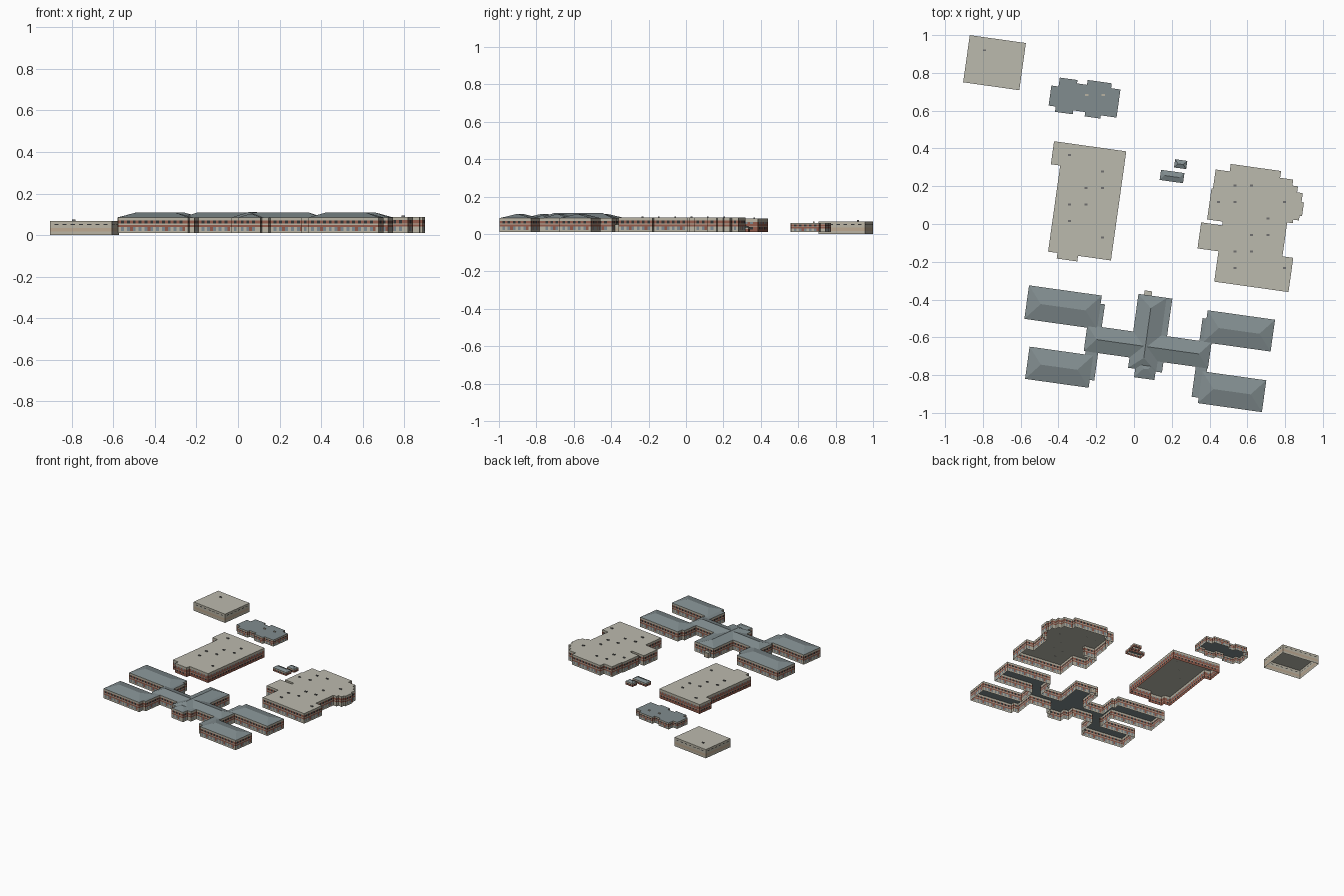
import bpy, bmesh, math
from mathutils import Vector

cube = bpy.data.objects.get("Cube")
if cube:
    bpy.data.objects.remove(cube)

TURN = math.radians(-8)  # the whole site is turned slightly clockwise


def material(name, r, g, b):
    m = bpy.data.materials.new(name)
    m.use_nodes = True
    m.diffuse_color = (r, g, b, 1)
    m.node_tree.nodes["Principled BSDF"].inputs["Base Color"].default_value = (r, g, b, 1)
    return m


palette = {
    "beige": material("beige wall", .48, .45, .365),
    "tan": material("tan band", .50, .39, .28),
    "brick": material("red brick", .29, .105, .07),
    "glass": material("blue grey glass", .20, .25, .28),
    "dark": material("dark window", .03, .033, .035),
    "flat": material("flat roof", .50, .49, .42),
    "slate": material("slate roof", .22, .265, .275),
    "vent": material("vent grey", .16, .16, .16),
}
names = list(palette)
INDEX = {n: i for i, n in enumerate(names)}


def finish(bm, name, turn=TURN):
    mesh = bpy.data.meshes.new(name)
    bm.to_mesh(mesh)
    bm.free()
    for n in names:
        mesh.materials.append(palette[n])
    obj = bpy.data.objects.new(name, mesh)
    obj.rotation_euler.z = turn
    bpy.context.collection.objects.link(obj)
    return obj


def quad(bm, pts, mat):
    f = bm.faces.new([bm.verts.new(p) for p in pts])
    f.material_index = INDEX[mat]


def outline(rects):
    """Corners of the union of overlapping rectangles, counter-clockwise."""
    xs = sorted({r[i] for r in rects for i in (0, 2)})
    ys = sorted({r[i] for r in rects for i in (1, 3)})
    edges = set()
    for x0, x1 in zip(xs, xs[1:]):
        for y0, y1 in zip(ys, ys[1:]):
            cx, cy = (x0 + x1) / 2, (y0 + y1) / 2
            if any(a < cx < c and b < cy < d for a, b, c, d in rects):
                ring = [(x0, y0), (x1, y0), (x1, y1), (x0, y1)]
                edges.update(zip(ring, ring[1:] + ring[:1]))
    # Edges shared by two cells run both ways; only the rim runs one way
    follow = {a: b for a, b in edges if (b, a) not in edges}
    start = min(follow)
    path = [start]
    while follow[path[-1]] != start:
        path.append(follow[path[-1]])
    # Keep only points where the direction changes
    return [Vector(p) for o, p, q in zip(path[-1:] + path[:-1], path, path[1:] + path[:1])
            if not (o[0] == p[0] == q[0] or o[1] == p[1] == q[1])]


def building(name, rects, base, top, rows, roof, step=.014):
    """Open-bottomed shell: banded walls with windows, closed by a flat roof."""
    bm = bmesh.new()
    loop = outline(rects)
    quad(bm, [(p.x, p.y, top) for p in loop], roof)
    for a, b in zip(loop, loop[1:] + loop[:1]):
        n = max(1, round((b - a).length / step))
        low = base
        for frac, wall, window in rows:
            high = base + (top - base) * frac
            cols = n if window else 1
            for i in range(cols):
                p, q = a.lerp(b, i / cols), a.lerp(b, (i + 1) / cols)
                mat = wall
                if window and i % 2 == 1 and i < n - 1:
                    mat = window
                elif window == "glass" and i % 6 == 4:
                    mat = "brick"  # piers between the large panes
                quad(bm, [(p.x, p.y, low), (q.x, q.y, low),
                          (q.x, q.y, high), (p.x, p.y, high)], mat)
            low = high
    return finish(bm, name)


def hip_roof(name, rect, eave, ridge):
    """Four slopes meeting in a ridge along the longer side."""
    x0, y0, x1, y1 = rect
    cx, cy = (x0 + x1) / 2, (y0 + y1) / 2
    inset = min(x1 - x0, y1 - y0) * .42
    bm = bmesh.new()
    a, b, c, d = [(x0, y0, eave), (x1, y0, eave), (x1, y1, eave), (x0, y1, eave)]
    if x1 - x0 > y1 - y0:
        r, s = (x0 + inset, cy, ridge), (x1 - inset, cy, ridge)
        slopes = [(a, b, s, r), (b, c, s), (c, d, r, s), (d, a, r)]
    else:
        r, s = (cx, y0 + inset, ridge), (cx, y1 - inset, ridge)
        slopes = [(a, b, r), (b, c, s, r), (c, d, s), (d, a, r, s)]
    for pts in slopes:
        quad(bm, pts, "slate")
    return finish(bm, name)


# Wall schemes: (upper limit as a share of the height, wall, window)
mixed = [(.14, "beige", None), (.4, "beige", "glass"), (.53, "brick", None),
         (.6, "beige", None), (.8, "brick", "dark"), (1, "beige", None)]
bricked = [(.2, "brick", None), (.38, "brick", "dark"), (.43, "beige", None),
           (.6, "brick", None), (.75, "brick", "glass"), (1, "beige", None)]
plain = [(.25, "beige", None), (.5, "tan", None), (.72, "beige", None),
         (.8, "beige", "dark"), (1, "beige", None)]
small = [(.3, "brick", None), (.65, "brick", "dark"), (1, "beige", None)]

# Plain storage block at the back
building("storage_block", [(-1, .617, -.7, .869)], 0, .068, plain, "flat", .02)

# Small annex with stepped bays
building("annex", [(-.535, .558, -.17, .665), (-.497, .551, -.17, .695),
                   (-.497, .53, -.402, .713), (-.349, .58, -.22, .721),
                   (-.338, .528, -.254, .6), (-.254, .545, -.17, .6)],
         .01, .06, mixed, "slate")

# Large brick hall
building("brick_hall", [(-.43, -.208, -.094, .375), (-.48, .252, -.4, .375),
                        (-.38, -.238, -.27, -.2)], .01, .082, bricked, "flat")

# Wide hall with a stepped round end
building("round_end_hall", [(.463, -.243, .86, -.06), (.463, -.1, .802, .35),
                            (.463, .3, .732, .386), (.38, .078, .5, .243),
                            (.388, .2, .5, .346), (.351, -.081, .5, .058),
                            (.78, .121, .832, .318), (.78, .14, .862, .286),
                            (.78, .165, .875, .238)], .01, .088, mixed, "flat")

# Main building: four wings, joined by a bar, two links and a central stem
wings = {"back_right_wing": (-.505, -.578, -.116, -.399),
         "front_right_wing": (-.457, -.892, -.117, -.72),
         "back_left_wing": (.45, -.568, .81, -.398),
         "front_left_wing": (.467, -.892, .809, -.722)}
bar = (-.17, -.703, .494, -.564)
stem = (.075, -.758, .256, -.363)
links = [(-.16, -.85, -.093, -.443), (.429, -.863, .49, -.443)]
porch = (.113, -.803, .222, -.7)
EAVE, RIDGE = .085, .108
building("main_building", [*wings.values(), bar, stem, *links, porch],
         .01, EAVE, mixed, "slate")
for wing, rect in wings.items():
    hip_roof(wing + "_roof", rect, EAVE, RIDGE)
hip_roof("bar_roof", bar, EAVE, RIDGE)
hip_roof("stem_roof", (.075, -.758, .225, -.365), EAVE, .111)
hip_roof("porch_roof", porch, EAVE, .1)
building("rear_entrance", [(.105, -.37, .145, -.34)], .01, .05, plain, "flat")

# Two garden sheds
sheds = {"large_shed": (.102, .25, .227, .304), "small_shed": (.168, .326, .233, .37)}
for shed, rect in sheds.items():
    building(shed, [rect], .01, .036, small, "slate")
    hip_roof(shed + "_roof", rect, .036, .046)

# Roof vents on a regular grid: colour, first vent, roof height, (column, row) cells
PITCH = .0873
vents = {
    "storage_vent": ("vent", -.791, .92, .068, [(0, 0)]),
    "annex_vent": ("beige", -.25, .683, .06, [(0, 0), (1, 0)]),
    "hall_vent": ("vent", -.341, .365, .082, [(0, 0), (2, 1), (1, 2), (2, 2),
                                              (0, 3), (1, 3), (0, 4), (2, 5)]),
    "round_hall_vent": ("vent", .447, .204, .088, [
        (1, 0), (2, 0), (0, 1), (1, 1), (4, 1), (3, 2),
        (2, 3), (3, 3), (1, 4), (2, 4), (1, 5), (4, 5)]),
}
for name, (colour, x, y, z, cells) in vents.items():
    bm = bmesh.new()
    for col, row in cells:
        new = bmesh.ops.create_cube(bm, size=1)["verts"]
        bmesh.ops.scale(bm, verts=new, vec=(.017, .009, .006))
        bmesh.ops.translate(bm, verts=new, vec=(x + PITCH * col, y - PITCH * row, z + .003))
    for f in bm.faces:
        f.material_index = INDEX[colour]
    finish(bm, name, 0)
